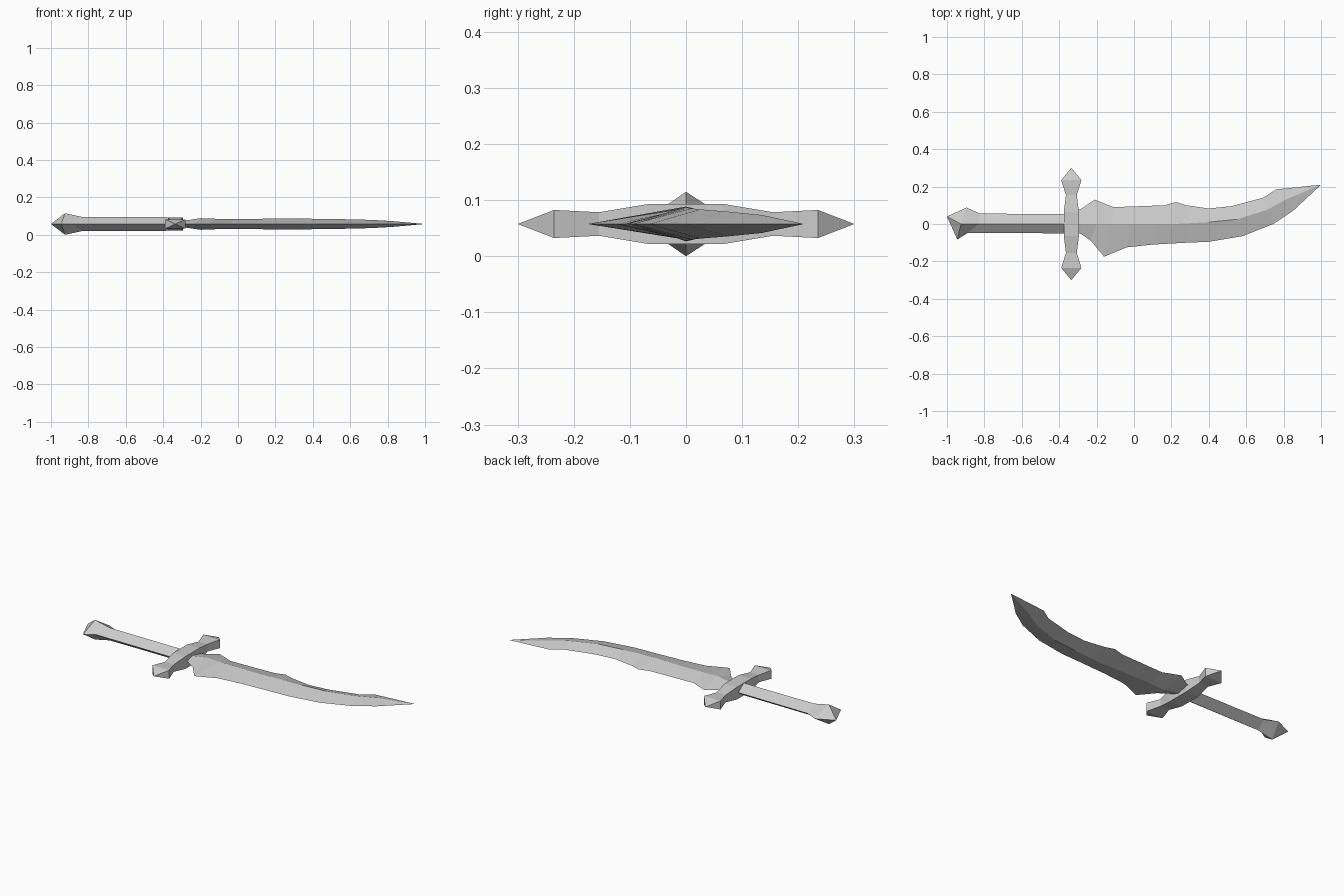
import bpy
import bmesh

cube = bpy.data.objects.get("Cube")
if cube:
    bpy.data.objects.remove(cube, do_unlink=True)

MID = 0.0575  # height of the flat centre plane

steel = bpy.data.materials.new("light_grey")
steel.use_nodes = True
GREY = (0.6, 0.6, 0.6, 1)
steel.diffuse_color = GREY
steel.node_tree.nodes["Principled BSDF"].inputs["Base Color"].default_value = GREY


def loft(name, rings, tips):
    """Skin four-point rings; tips holds an end point or None (flat cap) per end."""
    bm = bmesh.new()
    loops = [[bm.verts.new((x, y, z + MID)) for x, y, z in r] for r in rings]
    for a, b in zip(loops, loops[1:]):
        for i in range(4):
            j = (i + 1) % 4
            bm.faces.new((a[i], a[j], b[j], b[i]))
    for loop, tip in zip((loops[0], loops[-1]), tips):
        if tip is None:
            bm.faces.new(loop)
        else:
            v = bm.verts.new((tip[0], tip[1], MID))
            for i in range(4):
                bm.faces.new((loop[i], loop[(i + 1) % 4], v))
    bmesh.ops.recalc_face_normals(bm, faces=bm.faces)
    mesh = bpy.data.meshes.new(name)
    bm.to_mesh(mesh)
    bm.free()
    mesh.materials.append(steel)
    obj = bpy.data.objects.new(name, mesh)
    bpy.context.collection.objects.link(obj)
    return obj


def diamond(back, ridge, edge):
    """Ring from a back point, a ridge (x, y, half thickness) and an edge point."""
    rx, ry, h = ridge
    return [(*back, 0), (rx, ry, h), (*edge, 0), (rx, ry, -h)]


# Curved blade: spine, central ridge and cutting edge
blade = [
    ((-.32, .07), (-.32, 0, .016), (-.32, -.045)),
    ((-.285, .08), (-.285, 0, .018), (-.285, -.052)),
    ((-.21, .13), (-.20, 0, .031), (-.23, -.09)),
    ((-.11, .09), (-.12, 0, .028), (-.16, -.175)),
    ((-.03, .093), (-.03, 0, .027), (-.04, -.125)),
    ((.165, .10), (.13, 0, .028), (.10, -.11)),
    ((.225, .118), (.21, 0, .03), (.19, -.105)),
    ((.28, .10), (.28, .003, .029), (.28, -.10)),
    ((.40, .083), (.40, .01, .028), (.40, -.095)),
    ((.52, .095), (.55, .025, .026), (.58, -.065)),
    ((.69, .14), (.71, .075, .022), (.745, 0)),
    ((.76, .185), (.82, .135, .016), (.85, .07)),
]
loft("blade", [diamond(*s) for s in blade], (None, (1, .21)))

# Diamond grip ending in a slanted faceted pommel
grip = [
    ((-.34, .052), (-.34, 0, .036), (-.34, -.05)),
    ((-.825, .056), (-.83, 0, .037), (-.89, -.048)),
    ((-.895, .088), (-.925, 0, .0575), (-.945, -.083)),
]
loft("grip_and_pommel", [diamond(*s) for s in grip], (None, (-1, .04)))

# Crossguard: rectangular sections (y, half width, half height), mirrored
GX = -.335
half = [(.065, .04, .036), (.155, .029, .021), (.235, .054, .025)]
sections = [(-y, w, h) for y, w, h in reversed(half)] + half
rings = [[(GX - w, y, -h), (GX + w, y, -h), (GX + w, y, h), (GX - w, y, h)]
         for y, w, h in sections]
loft("crossguard", rings, ((GX, -.30), (GX, .30)))
